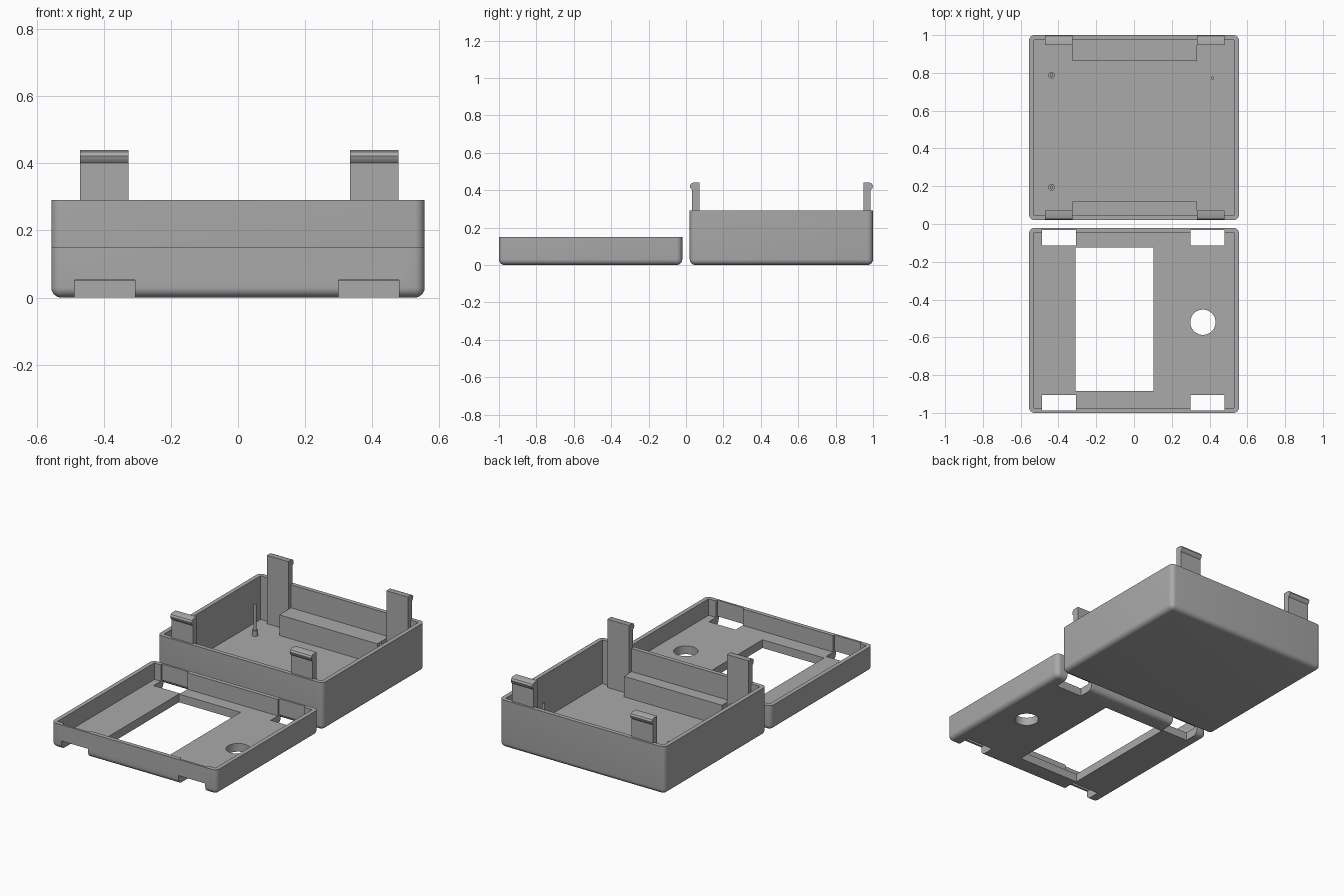
import bpy, bmesh, math
from mathutils import Matrix, Vector

default = bpy.data.objects.get("Cube")
if default:
    bpy.data.objects.remove(default, do_unlink=True)

grey = bpy.data.materials.new("plain grey")
grey.use_nodes = True
colour = (0.40, 0.40, 0.40, 1)
grey.diffuse_color = colour
grey.node_tree.nodes["Principled BSDF"].inputs["Base Color"].default_value = colour

HALF_X, DEPTH, WALL, ROUND = 0.556, 0.98, 0.026, 0.03
BASE_Y, LID_Y = 0.02, -1.0
BASE_H, LID_H = 0.29, 0.15
BASE_FLOOR, LID_FLOOR = 0.025, 0.05


def finish(name, bm):
    bmesh.ops.recalc_face_normals(bm, faces=bm.faces)
    mesh = bpy.data.meshes.new(name)
    bm.to_mesh(mesh)
    bm.free()
    mesh.materials.append(grey)
    obj = bpy.data.objects.new(name, mesh)
    bpy.context.collection.objects.link(obj)
    return obj


def box(name, x0, x1, y0, y1, z0, z1, rounded=0):
    bm = bmesh.new()
    bmesh.ops.create_cube(bm, size=1)
    size = Vector((x1 - x0, y1 - y0, z1 - z0))
    middle = Vector((x0 + x1, y0 + y1, z0 + z1)) / 2
    for v in bm.verts:
        v.co = v.co * size + middle
    if rounded:
        # round everything except the open rim
        edges = [e for e in bm.edges if any(v.co.z < middle.z for v in e.verts)]
        bmesh.ops.bevel(bm, geom=edges, offset=rounded, segments=6,
                        profile=0.5, affect='EDGES')
    return finish(name, bm)


def cylinder(name, x, y, z0, z1, radius, sides=32):
    bm = bmesh.new()
    bmesh.ops.create_cone(bm, cap_ends=True, segments=sides, radius1=radius, radius2=radius,
                          depth=z1 - z0, matrix=Matrix.Translation((x, y, (z0 + z1) / 2)))
    return finish(name, bm)


def smooth(obj):
    bpy.ops.object.select_all(action='DESELECT')
    obj.select_set(True)
    bpy.context.view_layer.objects.active = obj
    bpy.ops.object.shade_smooth_by_angle(angle=math.radians(35))


def cut(obj, cutters):
    for cutter in cutters:
        cutter.hide_render = True
        mod = obj.modifiers.new("cut", 'BOOLEAN')
        mod.operation = 'DIFFERENCE'
        mod.solver = 'EXACT'
        mod.object = cutter
    graph = bpy.context.evaluated_depsgraph_get()
    mesh = bpy.data.meshes.new_from_object(obj.evaluated_get(graph))
    obj.modifiers.clear()
    obj.data = mesh
    for cutter in cutters:
        bpy.data.objects.remove(cutter, do_unlink=True)
    smooth(obj)


def shell(name, y, height, floor):
    obj = box(name, -HALF_X, HALF_X, y, y + DEPTH, 0, height, ROUND)
    cavity = box("cavity_cutter", -HALF_X + WALL, HALF_X - WALL,
                 y + WALL, y + DEPTH - WALL, floor, height + 0.1)
    return obj, cavity


# Base tray
base, cavity = shell("base_tray", BASE_Y, BASE_H, BASE_FLOOR)
cut(base, [cavity])

# Lid with window, round button hole and clip slots
lid, cavity = shell("lid", LID_Y, LID_H, LID_FLOOR)
cutters = [cavity,
           box("window_cutter", -0.31, 0.104, -0.883, -0.125, -0.1, 0.1),
           cylinder("button_cutter", 0.365, -0.52, -0.1, 0.1, 0.067, 48)]
for x0, x1 in ((-0.487, -0.307), (0.30, 0.48)):
    for wall_y, inward in ((LID_Y, 1), (LID_Y + DEPTH, -1)):
        def span(a, b):
            return sorted((wall_y + inward * a, wall_y + inward * b))
        cutters.append(box("slot_cutter", x0, x1, *span(-0.05, 0.095), -0.1, 0.052))
        cutters.append(box("pocket_cutter", x0, x1, *span(0.013, 0.095), 0.03, 0.3))
cut(lid, cutters)

# Snap clips: side profile as (distance from outer wall, height)
profile = [(0.052, 0.02), (0.052, 0.44), (0.018, 0.44), (0.006, 0.434), (0, 0.422),
           (0.003, 0.41), (0.013, 0.40), (0.013, 0.02)]
for side, x0, x1 in (("right", -0.47, -0.326), ("left", 0.333, 0.478)):
    for end, wall_y, inward in (("front", BASE_Y, 1), ("back", BASE_Y + DEPTH, -1)):
        bm = bmesh.new()
        face = bm.faces.new([bm.verts.new((x0, wall_y + inward * d, z)) for d, z in profile])
        moved = bmesh.ops.extrude_face_region(bm, geom=[face])["geom"]
        bmesh.ops.translate(bm, vec=(x1 - x0, 0, 0),
                            verts=[v for v in moved if isinstance(v, bmesh.types.BMVert)])
        smooth(finish(f"{end}_{side}_clip", bm))

# Ledges between the clips
box("front_ledge", -0.326, 0.333, BASE_Y + 0.02, 0.12, 0.02, 0.15)
box("back_ledge", -0.326, 0.333, 0.862, BASE_Y + DEPTH - 0.02, 0.02, 0.15)

# Board pins, two of them standing on a wider boss
for name, x, y in (("front_right", -0.437, 0.194), ("back_right", -0.437, 0.788)):
    smooth(cylinder(name + "_boss", x, y, 0.02, 0.057, 0.017, 24))
    smooth(cylinder(name + "_pin", x, y, 0.02, 0.215, 0.009, 16))
smooth(cylinder("back_left_pin", 0.416, 0.773, 0.02, 0.215, 0.009, 16))
